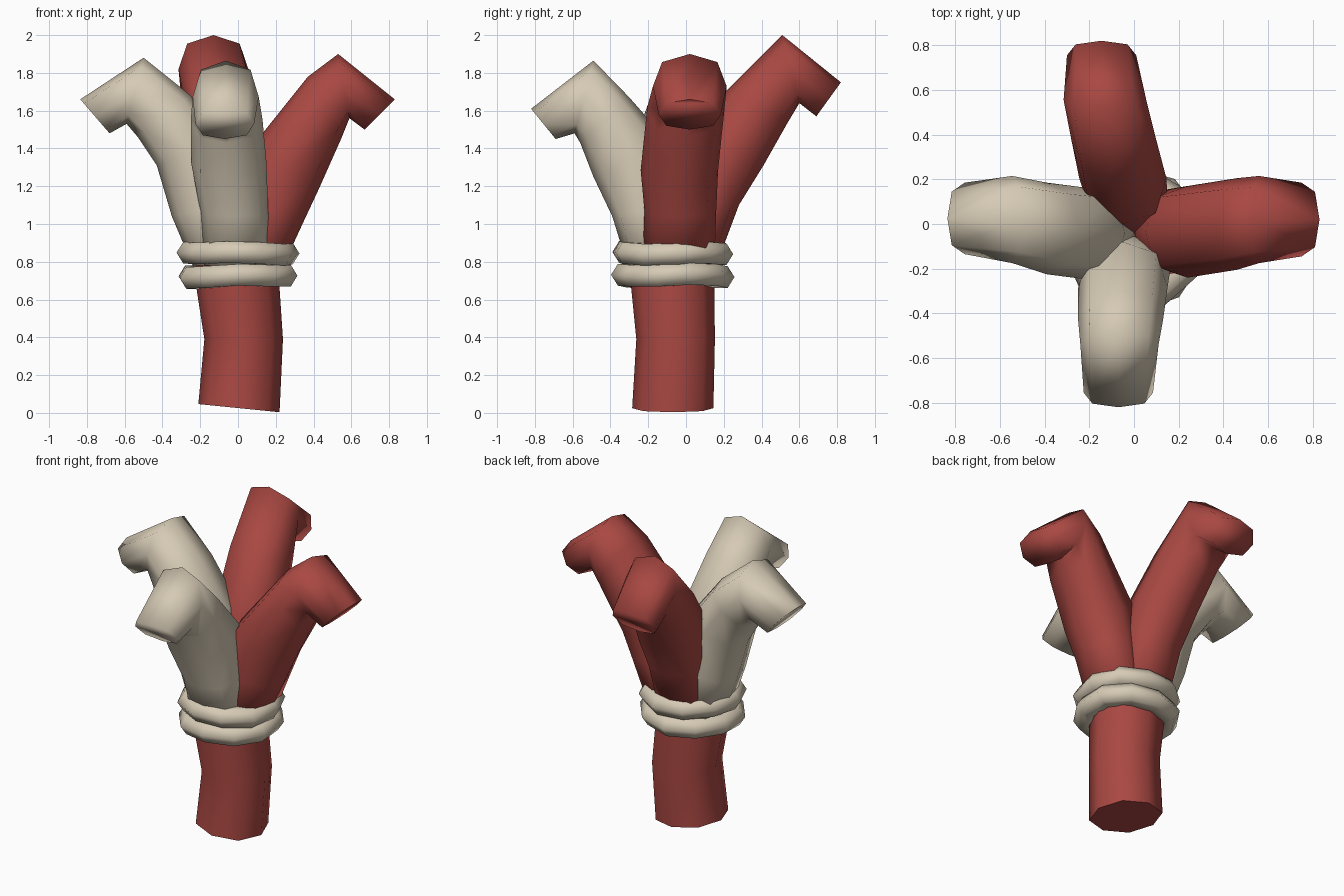
import bpy, bmesh, math
from mathutils import Vector

if "Cube" in bpy.data.objects:
    bpy.data.objects.remove(bpy.data.objects["Cube"])


def make_material(name, rgb):
    mat = bpy.data.materials.new(name)
    mat.use_nodes = True
    mat.diffuse_color = (*rgb, 1)
    mat.node_tree.nodes["Principled BSDF"].inputs["Base Color"].default_value = (*rgb, 1)
    return mat


red = make_material("brick red", (0.40, 0.065, 0.055))
tan = make_material("pale tan", (0.67, 0.59, 0.46))


def loft(name, rings, mat, closed=False, angle=60):
    """Bridge equal rings of points into one skin, capped unless closed."""
    bm = bmesh.new()
    loops = [[bm.verts.new(p) for p in ring] for ring in rings]
    n = len(loops[0])
    pairs = list(zip(loops, loops[1:]))
    if closed:
        pairs.append((loops[-1], loops[0]))
    for a, b in pairs:
        for i in range(n):
            j = (i + 1) % n
            bm.faces.new((a[i], a[j], b[j], b[i]))
    if not closed:
        bm.faces.new(loops[0])
        bm.faces.new(loops[-1])
    bmesh.ops.recalc_face_normals(bm, faces=bm.faces)
    mesh = bpy.data.meshes.new(name)
    bm.to_mesh(mesh)
    bm.free()
    mesh.materials.append(mat)
    obj = bpy.data.objects.new(name, mesh)
    bpy.context.collection.objects.link(obj)
    bpy.ops.object.select_all(action='DESELECT')
    obj.select_set(True)
    bpy.context.view_layer.objects.active = obj
    bpy.ops.object.shade_smooth_by_angle(angle=math.radians(angle))
    return obj


def oval(center, a, b, sides=8, fullness=1.0):
    """Ring around center spanned by the half axes a and b."""
    pts = []
    for i in range(sides):
        t = math.tau * i / sides
        k = fullness if i % 2 else 1.0
        pts.append(center + a * math.cos(t) * k + b * math.sin(t) * k)
    return pts


# Handle: slightly bent, with a tilted foot
handle = []
for x, y, z, r, tilt in ((0.005, -0.07, 0.025, 0.215, -0.1), (0.03, -0.055, 0.39, 0.208, 0),
                         (0.0, -0.07, 0.66, 0.22, 0), (0.0, -0.07, 0.85, 0.22, 0)):
    handle.append(oval(Vector((x, y, z)), Vector((r, 0, r * tilt)), Vector((0, r, 0)), 8, 1.03))
loft("handle", handle, red)


# Rope bands: chunky uneven loops
def rope_band(name, z, phase, tilt):
    rings = []
    for i in range(10):
        t = math.tau * i / 10 + phase
        out = Vector((math.cos(t), math.sin(t), 0))
        center = Vector((0, -0.07, z)) + out * 0.255
        center.z += tilt * math.cos(t) + 0.006 * math.sin(3 * t)
        rings.append(oval(center, out * 0.072, Vector((0, 0, 0.066)), 6))
    loft(name, rings, tan, closed=True, angle=70)


rope_band("upper_rope_band", 0.846, 0.1, -0.004)
rope_band("lower_rope_band", 0.725, 0.35, 0.006)


# Hooks: each ring is inner radius, inner z, outer radius, outer z, side offset, half width
def hook(name, direction, side, mat, rows):
    d, s = Vector(direction), Vector(side)
    rings = []
    for ri, zi, ro, zo, offset, half in rows:
        inner = d * ri + Vector((0, 0, zi))
        outer = d * ro + Vector((0, 0, zo))
        rings.append(oval((inner + outer) / 2 + s * offset, (outer - inner) / 2, s * half, 8, 1.06))
    loft(name, rings, mat, angle=95)


X, Y = (1, 0, 0), (0, 1, 0)
hook("left_hook", X, Y, red, (
    (0.00, 0.78, 0.24, 0.78, -0.04, 0.19),
    (0.00, 1.10, 0.36, 1.04, -0.03, 0.19),
    (0.05, 1.38, 0.43, 1.19, -0.035, 0.205),
    (0.37, 1.78, 0.55, 1.46, 0.0, 0.205),
    (0.53, 1.90, 0.59, 1.56, 0.02, 0.195),
    (0.83, 1.66, 0.67, 1.50, 0.02, 0.165)))
hook("right_hook", (-1, 0, 0), Y, tan, (
    (0.00, 0.78, 0.24, 0.78, -0.05, 0.19),
    (0.00, 1.12, 0.35, 1.04, -0.04, 0.20),
    (0.04, 1.42, 0.43, 1.31, -0.04, 0.205),
    (0.25, 1.68, 0.53, 1.46, -0.02, 0.205),
    (0.50, 1.88, 0.59, 1.53, 0.02, 0.195),
    (0.835, 1.66, 0.68, 1.48, 0.025, 0.16)))
hook("front_hook", (0, -1, 0), X, tan, (
    (0.05, 0.78, 0.31, 0.78, -0.01, 0.18),
    (0.05, 1.10, 0.39, 1.04, -0.02, 0.18),
    (0.08, 1.42, 0.49, 1.25, -0.05, 0.20),
    (0.30, 1.67, 0.56, 1.43, -0.06, 0.19),
    (0.49, 1.865, 0.59, 1.48, -0.065, 0.175),
    (0.82, 1.61, 0.69, 1.45, -0.07, 0.155)))
hook("back_hook", Y, X, red, (
    (-0.05, 0.78, 0.16, 0.78, -0.02, 0.17),
    (-0.05, 1.10, 0.28, 1.10, -0.03, 0.18),
    (0.0, 1.42, 0.41, 1.31, -0.05, 0.195),
    (0.21, 1.70, 0.54, 1.54, -0.09, 0.19),
    (0.51, 2.00, 0.60, 1.64, -0.13, 0.185),
    (0.82, 1.75, 0.69, 1.57, -0.145, 0.155)))
